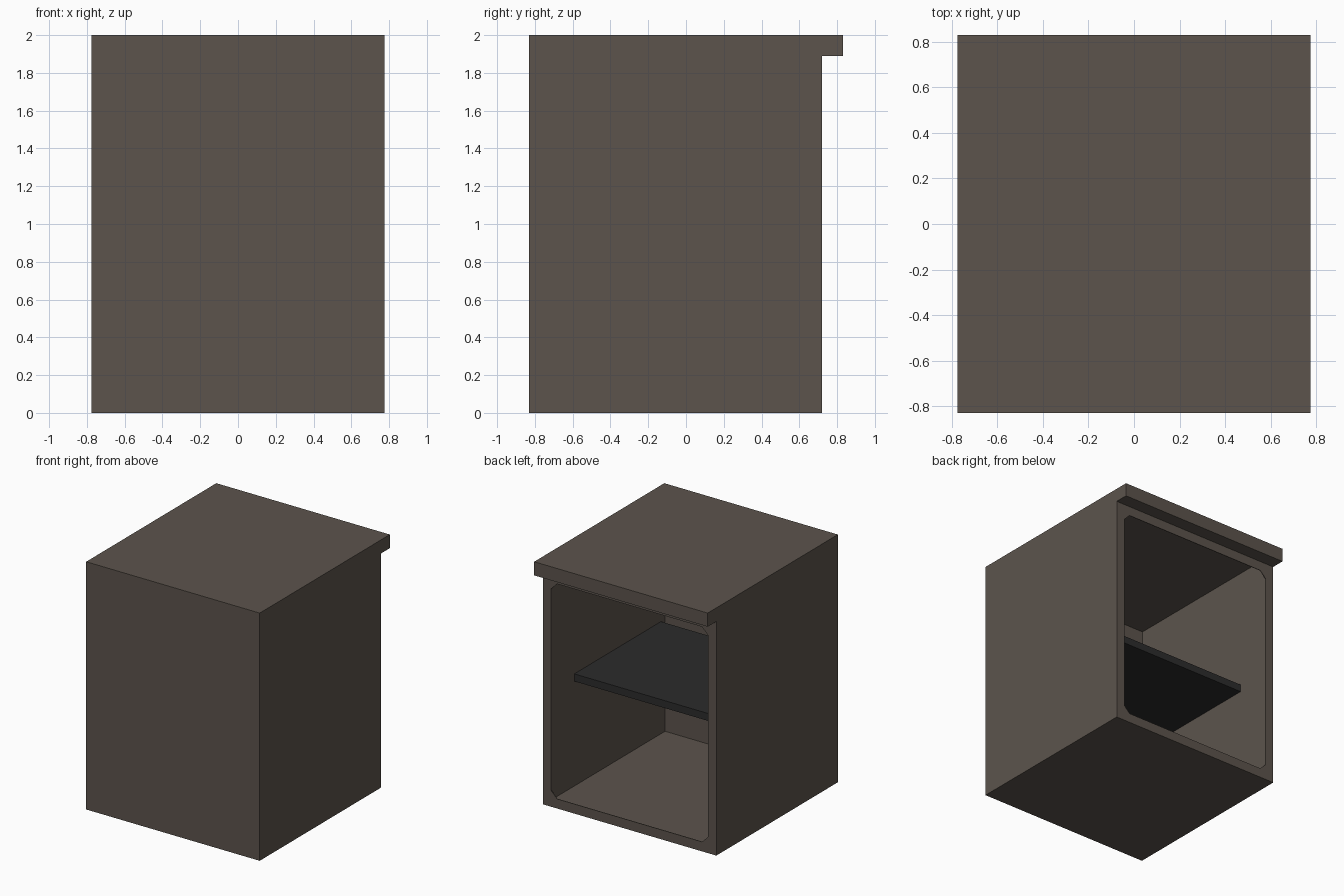
import bpy, bmesh

if "Cube" in bpy.data.objects:
    bpy.data.objects.remove(bpy.data.objects["Cube"])


def material(name, rgb):
    m = bpy.data.materials.new(name)
    m.diffuse_color = (*rgb, 1)
    m.use_nodes = True
    m.node_tree.nodes["Principled BSDF"].inputs["Base Color"].default_value = m.diffuse_color
    return m


def extrude(name, points, offset, mat):
    """Solid made by sweeping a closed 3D outline along an offset."""
    bm = bmesh.new()
    face = bm.faces.new([bm.verts.new(p) for p in points])
    res = bmesh.ops.extrude_face_region(bm, geom=[face], use_keep_orig=True)
    moved = [v for v in res["geom"] if isinstance(v, bmesh.types.BMVert)]
    bmesh.ops.translate(bm, verts=moved, vec=offset)
    bmesh.ops.recalc_face_normals(bm, faces=bm.faces)
    me = bpy.data.meshes.new(name)
    bm.to_mesh(me)
    bm.free()
    me.materials.append(mat)
    ob = bpy.data.objects.new(name, me)
    bpy.context.collection.objects.link(ob)
    return ob


def box(name, lo, hi, mat):
    (x0, y0, z0), (x1, y1, z1) = lo, hi
    pts = [(x0, y0, z0), (x1, y0, z0), (x1, y0, z1), (x0, y0, z1)]
    return extrude(name, pts, (0, y1 - y0, 0), mat)


def cut(target, cutter):
    mod = target.modifiers.new("cut", "BOOLEAN")
    mod.operation = "DIFFERENCE"
    mod.solver = "EXACT"
    mod.object = cutter
    bpy.context.view_layer.objects.active = target
    bpy.ops.object.modifier_apply(modifier=mod.name)
    bpy.data.objects.remove(cutter)


brown = material("dark brown", (0.107, 0.088, 0.073))
black = material("charcoal", (0.025, 0.025, 0.025))

# Cabinet body: side profile with the overhanging back lip
side = [(-0.83, 0), (0.72, 0), (0.72, 1.89), (0.83, 1.89), (0.83, 2), (-0.83, 2)]
body = extrude("cabinet_body", [(-0.775, y, z) for y, z in side], (1.55, 0, 0), brown)

# Inner compartment, stopping just behind the back face
cut(body, box("cavity", (-0.703, -0.737, 0.052), (0.703, 0.715, 1.938), brown))

# Opening with clipped corners through the thin back frame
w, b, t, c = 0.70, 0.077, 1.813, 0.053
ring = [(-w + c, b), (w - c, b), (w, b + c), (w, t - c),
        (w - c, t), (-w + c, t), (-w, t - c), (-w, b + c)]
cut(body, extrude("opening", [(x, 0.6, z) for x, z in ring], (0, 0.2, 0), brown))

# Shelf
box("shelf", (-0.70, -0.68, 0.90), (0.70, 0.425, 0.96), black)
